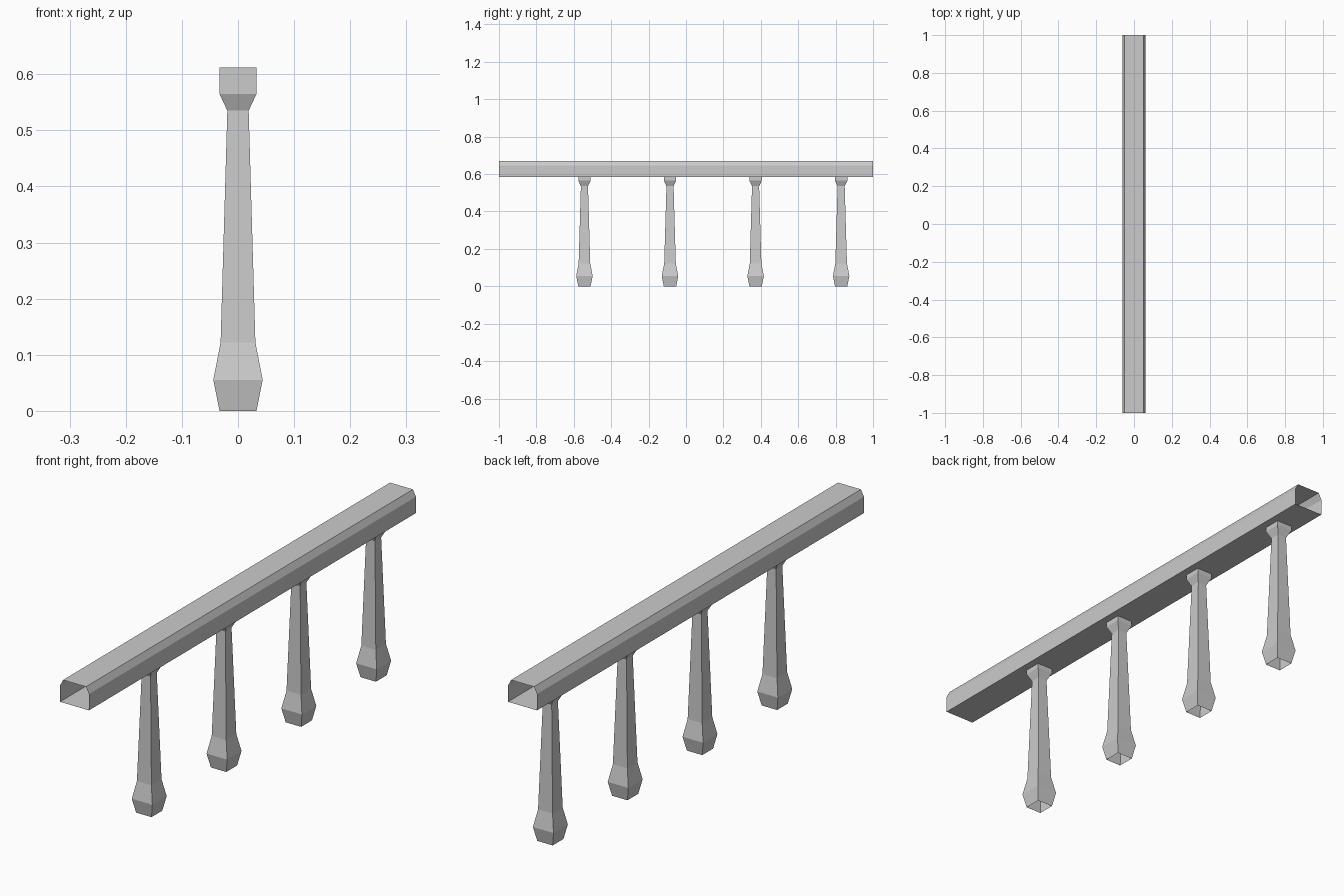
import bpy

if "Cube" in bpy.data.objects:
    bpy.data.objects.remove(bpy.data.objects["Cube"])


def skin(name, rings, location=(0, 0, 0)):
    """Open-ended tube through successive rings of equal point count."""
    n = len(rings[0])
    verts = [p for ring in rings for p in ring]
    faces = []
    for r in range(len(rings) - 1):
        for i in range(n):
            a, b = r * n + i, r * n + (i + 1) % n
            faces.append((a, b, b + n, a + n))
    mesh = bpy.data.meshes.new(name)
    mesh.from_pydata(verts, [], faces)
    obj = bpy.data.objects.new(name, mesh)
    obj.location = location
    bpy.context.collection.objects.link(obj)
    return obj


# Handrail: hollow chamfered section, open at both ends
section = [(-0.062, 0.583), (-0.062, 0.646), (-0.049, 0.671),
           (0.049, 0.671), (0.062, 0.646), (0.062, 0.583)]
skin("handrail", [[(x, y, z) for x, z in section] for y in (-1, 1)])

# Balusters: square tapered posts, (half width, height) profile
profile = [(0.033, 0), (0.044, 0.055), (0.031, 0.122),
           (0.019, 0.535), (0.033, 0.565), (0.033, 0.612)]
corners = [(-1, -1), (1, -1), (1, 1), (-1, 1)]
rings = [[(sx * w, sy * w, z) for sx, sy in corners] for w, z in profile]
for i in range(4):
    skin(f"baluster_{i + 1}", rings, (0, -0.543 + 0.4575 * i, 0))
